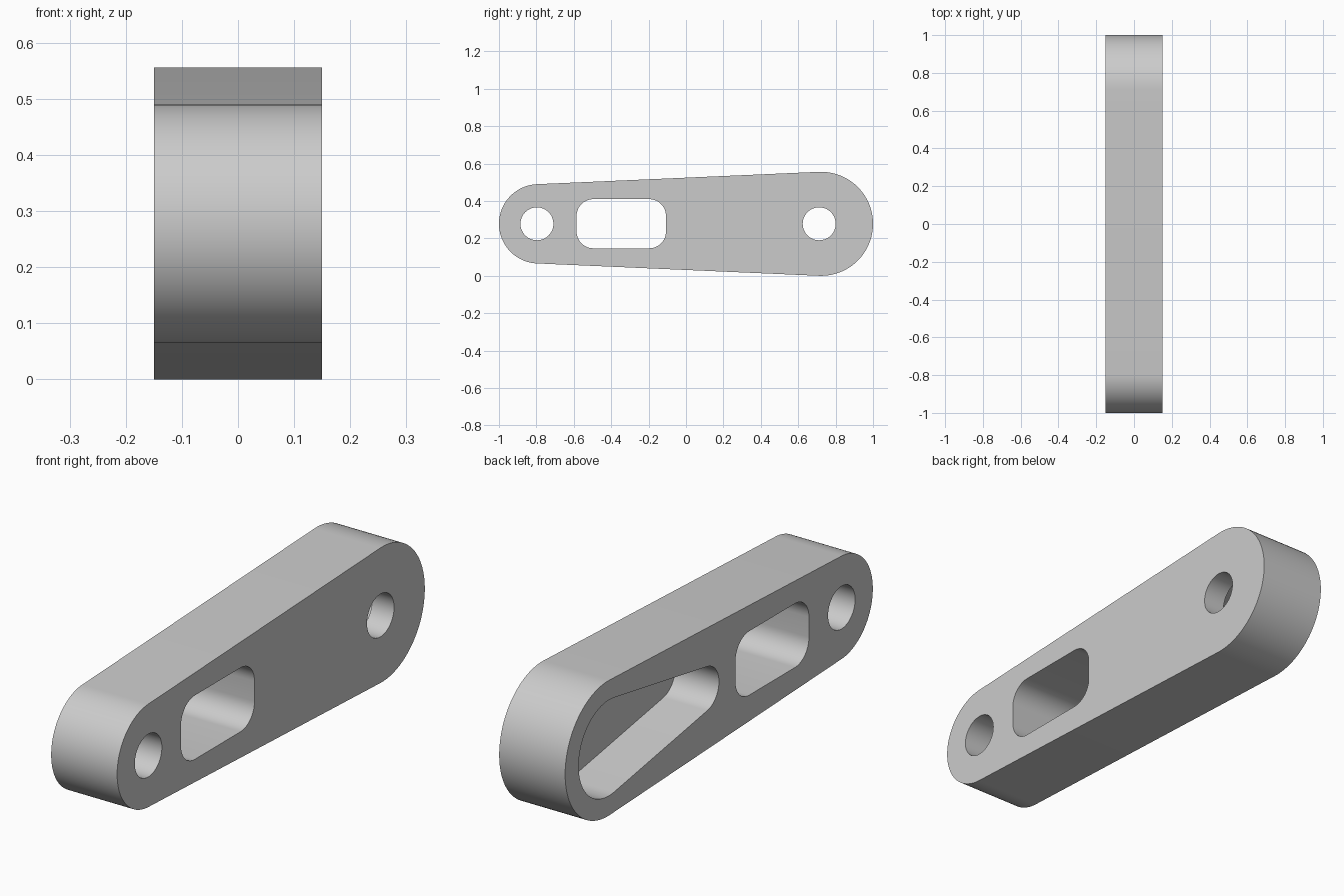
import bpy
import bmesh
from math import acos, cos, sin, pi, radians

if "Cube" in bpy.data.objects:
    bpy.data.objects.remove(bpy.data.objects["Cube"], do_unlink=True)

MID = 0.278          # height of the centre line
HALF = 0.15          # half the thickness of the arm

grey = bpy.data.materials.new("plain grey")
grey.use_nodes = True
grey.diffuse_color = (0.6, 0.6, 0.6, 1)
grey.node_tree.nodes["Principled BSDF"].inputs["Base Color"].default_value = (0.6, 0.6, 0.6, 1)


def arc(y, z, r, start, end, steps):
    return [(y + r * cos(start + (end - start) * i / steps),
             z + r * sin(start + (end - start) * i / steps)) for i in range(steps + 1)]


def tapered_slot(y_small, r_small, y_big, r_big):
    """Two round ends joined by their common tangents."""
    t = acos((r_small - r_big) / (y_big - y_small))
    return (arc(y_big, MID, r_big, -t, t, 48) +
            arc(y_small, MID, r_small, t, 2 * pi - t, 48))


def rounded_rectangle(y0, y1, z0, z1, r):
    corners = [(y1 - r, z1 - r), (y0 + r, z1 - r), (y0 + r, z0 + r), (y1 - r, z0 + r)]
    points = []
    for i, (y, z) in enumerate(corners):
        points += arc(y, z, r, i * pi / 2, (i + 1) * pi / 2, 12)
    return points


def circle(y, r):
    return arc(y, MID, r, 0, 2 * pi, 64)[:-1]


def prism(name, profile, x0, x1):
    """Extrude a side profile across the width."""
    bm = bmesh.new()
    face = bm.faces.new([bm.verts.new((x0, y, z)) for y, z in profile])
    side = bmesh.ops.extrude_face_region(bm, geom=[face])["geom"]
    bmesh.ops.translate(bm, vec=(x1 - x0, 0, 0),
                        verts=[v for v in side if isinstance(v, bmesh.types.BMVert)])
    bmesh.ops.recalc_face_normals(bm, faces=bm.faces)
    mesh = bpy.data.meshes.new(name)
    bm.to_mesh(mesh)
    bm.free()
    mesh.materials.append(grey)
    obj = bpy.data.objects.new(name, mesh)
    bpy.context.collection.objects.link(obj)
    return obj


# Arm body
arm = prism("link_arm", tapered_slot(-0.788, 0.212, 0.722, 0.278), -HALF, HALF)

# Openings: two pin holes, a window, and a blind pocket on one side
cutters = [
    prism("small_end_hole_cutter", circle(-0.797, 0.088), -0.3, 0.3),
    prism("big_end_hole_cutter", circle(0.712, 0.088), -0.3, 0.3),
    prism("window_cutter", rounded_rectangle(-0.585, -0.107, 0.147, 0.41, 0.09), -0.3, 0.3),
    prism("pocket_cutter", tapered_slot(0.092, 0.092, 0.715, 0.197), -0.3, 0.05),
]
bpy.context.view_layer.objects.active = arm
for cutter in cutters:
    cut = arm.modifiers.new(cutter.name, 'BOOLEAN')
    cut.operation = 'DIFFERENCE'
    cut.solver = 'EXACT'
    cut.object = cutter
    bpy.ops.object.modifier_apply(modifier=cut.name)
    bpy.data.objects.remove(cutter, do_unlink=True)

# Smooth round walls, sharp rims
bpy.ops.object.select_all(action='DESELECT')
arm.select_set(True)
bpy.ops.object.shade_smooth_by_angle(angle=radians(30))
